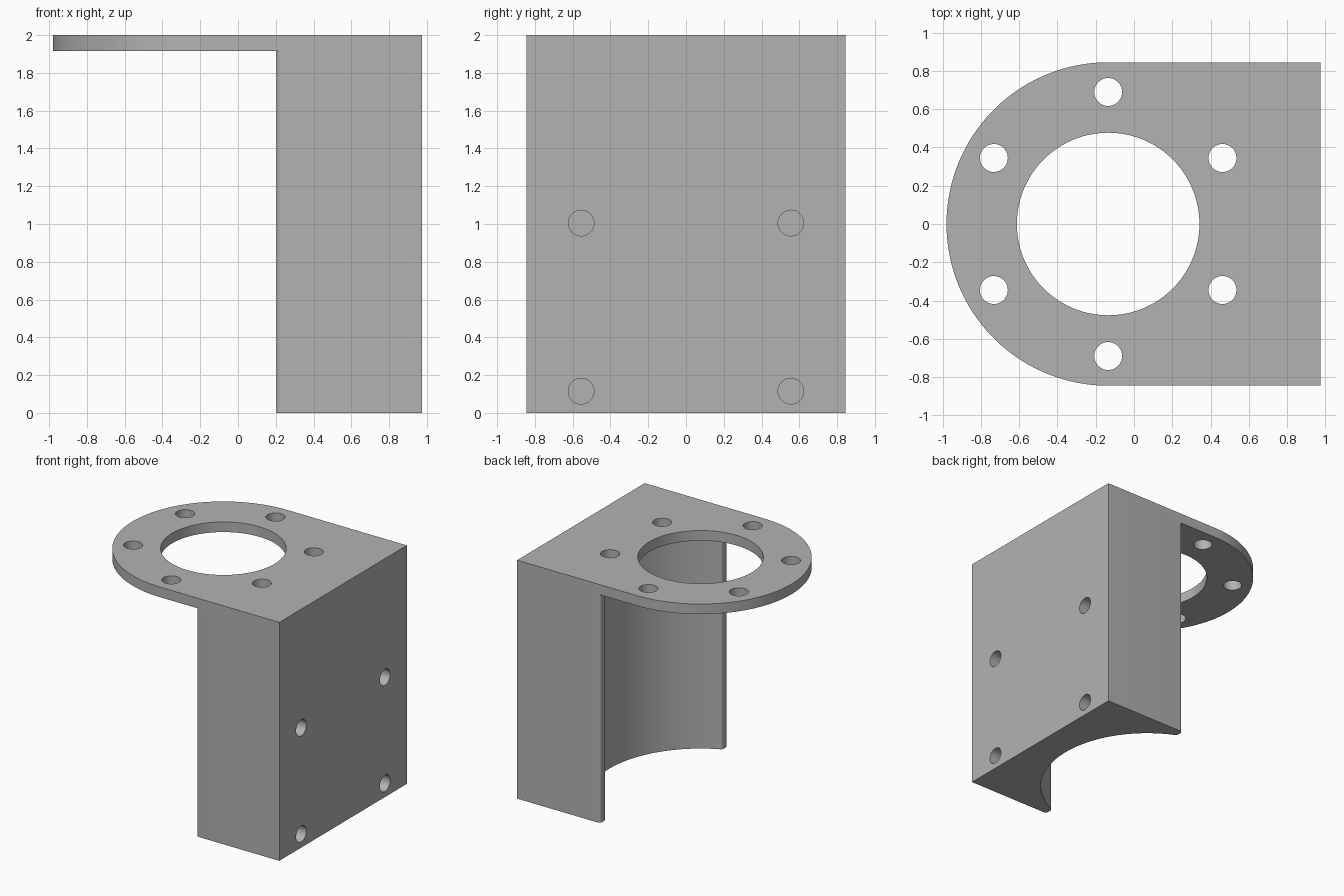
import bpy
import bmesh
from math import cos, sin, pi, sqrt, atan2, radians

if "Cube" in bpy.data.objects:
    bpy.data.objects.remove(bpy.data.objects["Cube"], do_unlink=True)

HALF = 0.845             # half width, also the radius of the round end
AXIS = -0.135            # x of the round end and the ring of holes
BACK = 0.975             # flat mounting face
FRONT = 0.205            # tips of the block
UNDER = 1.915            # underside of the flange
FILLET = 0.025

grey = bpy.data.materials.new("plain grey")
grey.use_nodes = True
grey.diffuse_color = (0.45, 0.45, 0.45, 1)
grey.node_tree.nodes["Principled BSDF"].inputs["Base Color"].default_value = (0.45, 0.45, 0.45, 1)


def arc(x, y, r, start, end, steps):
    """Points along a circular arc."""
    angles = [start + (end - start) * i / steps for i in range(steps + 1)]
    return [(x + r * cos(a), y + r * sin(a)) for a in angles]


def prism(name, outline, low, high):
    """Upright solid from a flat outline."""
    bm = bmesh.new()
    base = bm.faces.new([bm.verts.new((x, y, low)) for x, y in outline])
    top = bmesh.ops.extrude_face_region(bm, geom=[base])["geom"]
    bmesh.ops.translate(bm, vec=(0, 0, high - low),
                        verts=[v for v in top if isinstance(v, bmesh.types.BMVert)])
    bmesh.ops.recalc_face_normals(bm, faces=bm.faces)
    mesh = bpy.data.meshes.new(name)
    bm.to_mesh(mesh)
    bm.free()
    mesh.materials.append(grey)
    obj = bpy.data.objects.new(name, mesh)
    bpy.context.collection.objects.link(obj)
    return obj


def drill(name, r, depth, location, tilt=0):
    """Cylinder cutter, upright or lying along x."""
    bpy.ops.mesh.primitive_cylinder_add(vertices=96 if r > 0.2 else 40, radius=r, depth=depth,
                                        location=location, rotation=(0, tilt, 0))
    obj = bpy.context.object
    obj.name = name
    obj.data.materials.append(grey)
    return obj


# Full-height bracket: flat back, round front
bracket = prism("mounting_bracket",
                [(BACK, -HALF), (BACK, HALF)] + arc(AXIS, 0, HALF, pi / 2, 3 * pi / 2, 96), 0, 2)

# Space under the flange: round hollow with softened tips
tip_x = FRONT + FILLET
tip_y = sqrt((HALF + FILLET) ** 2 - (tip_x - AXIS) ** 2)
swing = atan2(tip_y, tip_x - AXIS)
half = [(-1.3, 1.2), (tip_x, 1.2)]
half += arc(tip_x, HALF - FILLET, FILLET, pi / 2, pi, 8)
half += arc(tip_x, tip_y, FILLET, pi, pi + swing, 10)
half += arc(AXIS, 0, HALF, swing, 0, 40)[1:]
mirrored = [(x, -y) for x, y in reversed(half[:-1])]
cutters = [prism("hollow_cutter", half + mirrored, -0.2, UNDER)]

# Central opening and six bolt holes through the flange
cutters.append(drill("opening_cutter", 0.477, 0.4, (AXIS, 0, 2)))
for i in range(6):
    a = radians(30 + 60 * i)
    cutters.append(drill("bolt_hole_cutter", 0.073, 0.4,
                         (AXIS + 0.69 * cos(a), 0.69 * sin(a), 2)))

# Four blind screw holes in the back face
for y in (-0.555, 0.555):
    for z in (0.115, 1.005):
        cutters.append(drill("screw_hole_cutter", 0.068, 0.6, (BACK, y, z), pi / 2))

for cutter in cutters:
    cutter.hide_render = True
    mod = bracket.modifiers.new("cut", "BOOLEAN")
    mod.operation = "DIFFERENCE"
    mod.solver = "EXACT"
    mod.object = cutter

# Apply the cuts, remove the helpers, smooth the curved walls
bpy.ops.object.select_all(action="DESELECT")
bpy.context.view_layer.objects.active = bracket
bracket.select_set(True)
for mod in list(bracket.modifiers):
    bpy.ops.object.modifier_apply(modifier=mod.name)
for cutter in cutters:
    bpy.data.objects.remove(cutter, do_unlink=True)
bpy.ops.object.shade_smooth_by_angle(angle=radians(30))
